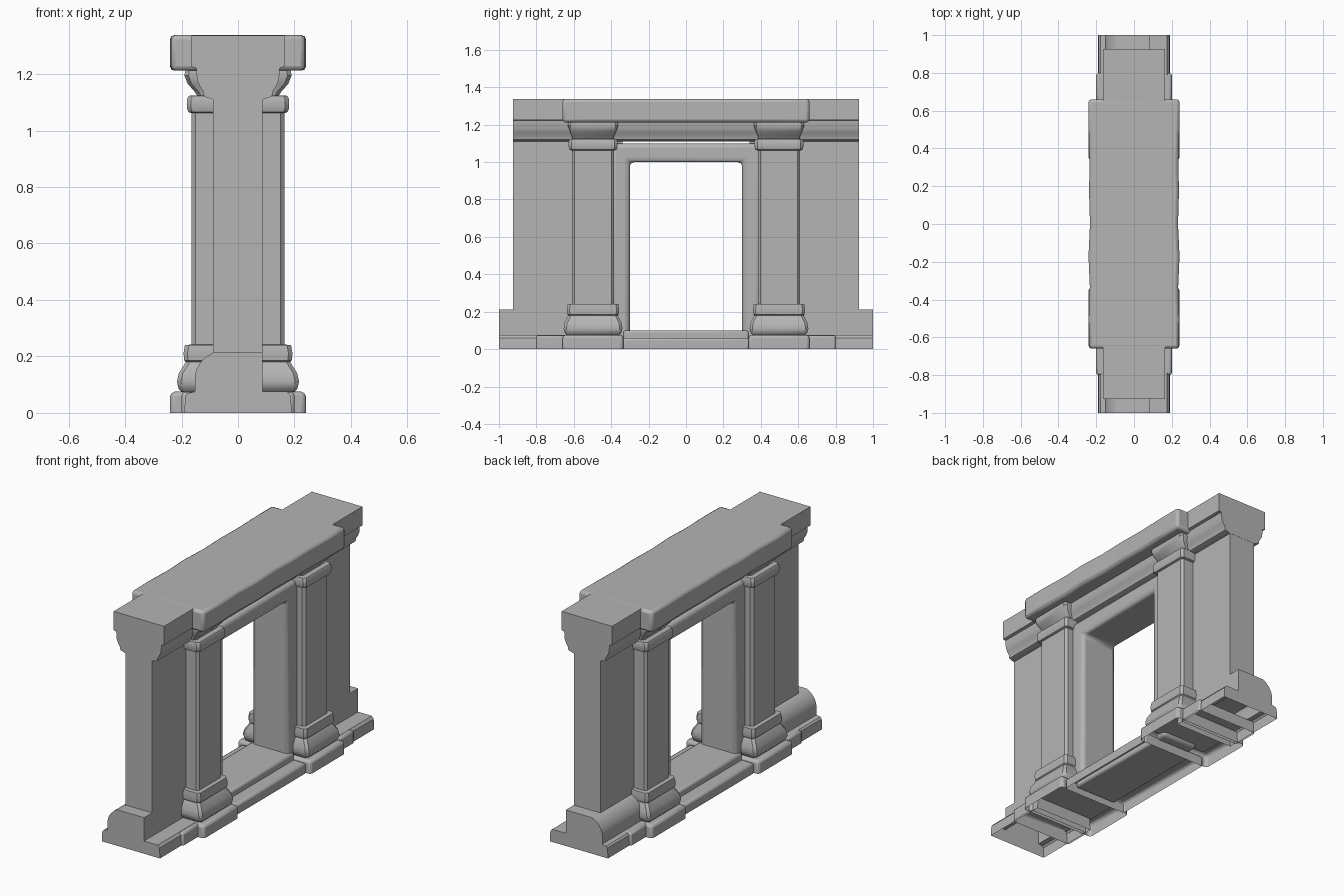
import bpy, bmesh, math

cube = bpy.data.objects.get("Cube")
if cube:
    bpy.data.objects.remove(cube, do_unlink=True)

stone = bpy.data.materials.new("grey stone")
stone.use_nodes = True
GREY = (0.46, 0.46, 0.46, 1)
stone.diffuse_color = GREY
stone.node_tree.nodes["Principled BSDF"].inputs["Base Color"].default_value = GREY


def loft(name, rings, bevel=0.0, segments=2, open_bottom=False):
    """Skin a stack of matching rings and cap both ends."""
    bm = bmesh.new()
    loops = [[bm.verts.new(p) for p in ring] for ring in rings]
    for a, b in zip(loops, loops[1:]):
        n = len(a)
        for i in range(n):
            j = (i + 1) % n
            bm.faces.new((a[i], a[j], b[j], b[i]))
    bm.faces.new(loops[0])
    bm.faces.new(loops[-1])
    bmesh.ops.recalc_face_normals(bm, faces=bm.faces)
    if open_bottom:
        floor = [f for f in bm.faces if all(v.co.z < 0.001 for v in f.verts)]
        bmesh.ops.delete(bm, geom=floor, context='FACES')
    mesh = bpy.data.meshes.new(name)
    bm.to_mesh(mesh)
    bm.free()
    obj = bpy.data.objects.new(name, mesh)
    bpy.context.collection.objects.link(obj)
    mesh.materials.append(stone)
    if bevel:
        mod = obj.modifiers.new("Worn edges", 'BEVEL')
        mod.width = bevel
        mod.segments = segments
        mod.limit_method = 'ANGLE'
        mod.angle_limit = math.radians(40)
    bpy.ops.object.select_all(action='DESELECT')
    bpy.context.view_layer.objects.active = obj
    obj.select_set(True)
    bpy.ops.object.shade_smooth_by_angle(angle=math.radians(35))
    return obj


def box(name, x0, x1, y0, y1, z0, z1, **kw):
    rings = [[(x0, y0, z), (x1, y0, z), (x1, y1, z), (x0, y1, z)] for z in (z0, z1)]
    return loft(name, rings, **kw)


def along_y(name, profile, y0, y1, **kw):
    return loft(name, [[(x, y, z) for x, z in profile] for y in (y0, y1)], **kw)


def chamfered_ring(hx, hy, cy, z, c):
    """Rectangle with cut corners, centred on y = cy."""
    quarter = [(hx, hy - c), (hx - c, hy)]
    pts = quarter + [(-x, y) for x, y in reversed(quarter)]
    pts += [(-x, -y) for x, y in pts]
    return [(x, cy + y, z) for x, y in pts]


# Column outline: half depth, half width, height
COLUMN = [
    (0.195, 0.135, 0.07), (0.21, 0.15, 0.085), (0.216, 0.157, 0.11),
    (0.21, 0.152, 0.14), (0.185, 0.132, 0.18), (0.19, 0.137, 0.185),
    (0.193, 0.14, 0.21), (0.188, 0.135, 0.24), (0.165, 0.113, 0.242),
    (0.165, 0.113, 1.062), (0.176, 0.125, 1.066), (0.181, 0.13, 1.08),
    (0.181, 0.13, 1.11), (0.175, 0.125, 1.123), (0.145, 0.111, 1.125),
    (0.155, 0.113, 1.14), (0.178, 0.124, 1.165), (0.19, 0.135, 1.195),
    (0.185, 0.13, 1.22),
]

# End footing: plain ledge on one side, rounded shoulder on the other
FOOTING = [
    (-0.19, 0), (0.19, 0), (0.187, 0.06), (0.175, 0.075), (0.086, 0.075),
    (0.086, 0.213), (-0.088, 0.213), (-0.112, 0.2), (-0.132, 0.18),
    (-0.147, 0.155), (-0.153, 0.13), (-0.153, 0.075), (-0.178, 0.07), (-0.187, 0.06),
]

for s, side in ((-1, "front"), (1, "back")):
    along_y(side + "_footing", FOOTING, s * 0.6, s * 1.0, open_bottom=True)
    box(side + "_ledge_stone", -0.2, 0.2, *sorted((s * 0.64, s * 0.8)), 0, 0.074,
        bevel=0.012, open_bottom=True)
    box(side + "_wall", -0.088, 0.086, *sorted((s * 0.34, s * 0.925)), 0.1, 1.2)
    box(side + "_plinth", -0.24, 0.24, *sorted((s * 0.335, s * 0.66)), 0, 0.075,
        bevel=0.016, open_bottom=True)
    loft(side + "_column",
         [chamfered_ring(hx, hy, s * 0.497, z, 0.014) for hx, hy, z in COLUMN])

# Door surround as one arch-shaped outline through the wall
FRAME = [(-0.4, 0.05), (-0.3, 0.05), (-0.3, 1.0)]
FRAME += [(-y, z) for y, z in reversed(FRAME)] + [(0.4, 1.1), (-0.4, 1.1)]
loft("door_surround", [[(x, y, z) for y, z in FRAME] for x in (-0.12, 0.12)],
     bevel=0.025, segments=4)

# Doorway step and floor
box("door_step", -0.21, 0.21, -0.34, 0.34, 0, 0.06, bevel=0.014, open_bottom=True)
box("door_floor", -0.135, 0.135, -0.335, 0.335, 0.03, 0.1, bevel=0.012)

# Moulded cornice
half = [(0.088, 1.11), (0.12, 1.12), (0.124, 1.14), (0.136, 1.158), (0.145, 1.18),
        (0.148, 1.222), (0.165, 1.226), (0.165, 1.337)]
along_y("cornice", half + [(-x, z) for x, z in reversed(half)], -0.926, 0.926)

# Worn top slab with slightly uneven edges
SLAB = [(-0.66, 0.237), (-0.5, 0.24), (-0.33, 0.234), (-0.17, 0.241), (0, 0.233),
        (0.17, 0.238), (0.33, 0.235), (0.5, 0.24), (0.66, 0.241)]
loft("top_slab",
     [[(-w, y, 1.212), (w, y, 1.212), (w, y, 1.338), (-w, y, 1.338)] for y, w in SLAB],
     bevel=0.016)
